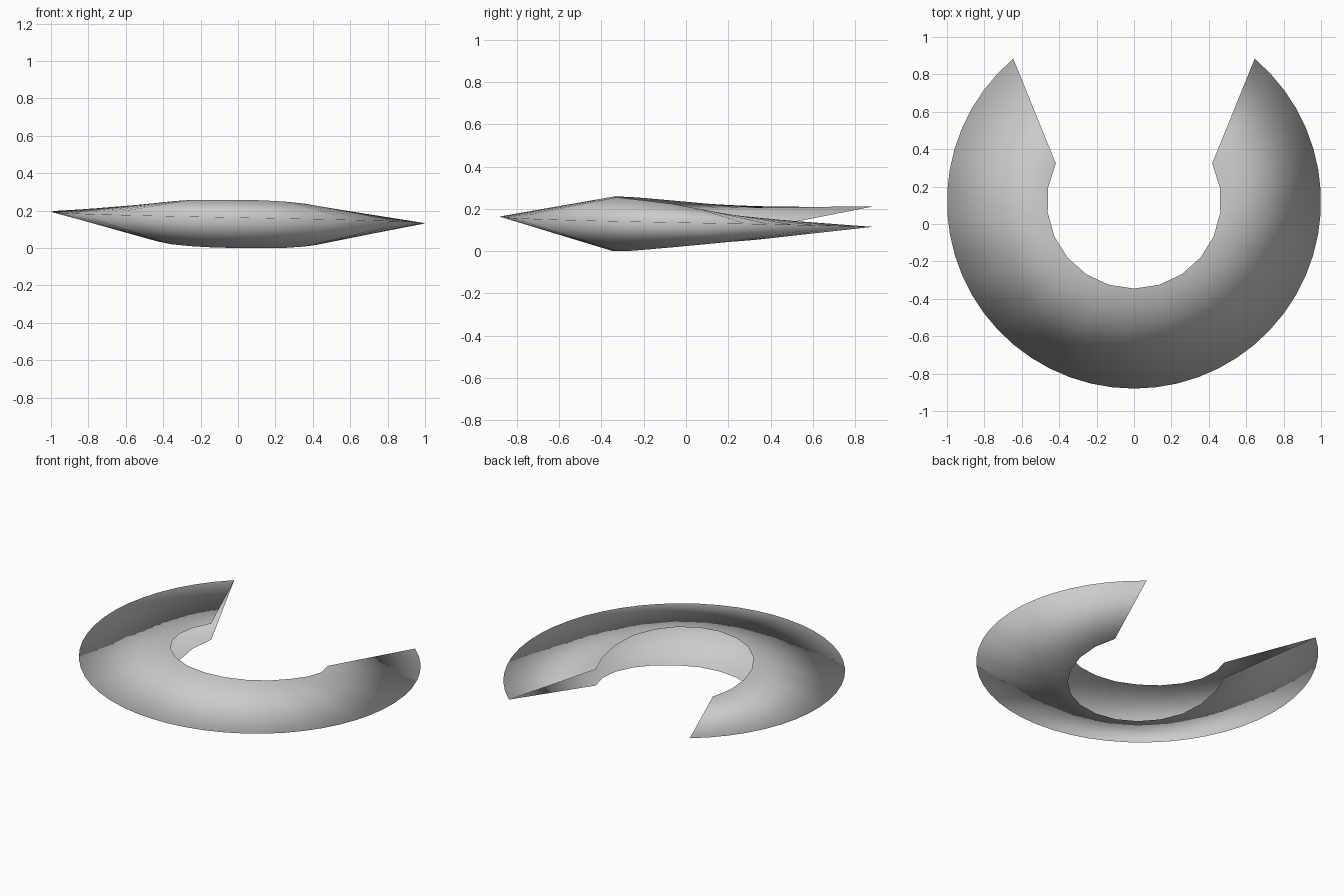
import bpy
import bmesh
from math import sin, cos, radians

if "Cube" in bpy.data.objects:
    bpy.data.objects.remove(bpy.data.objects["Cube"], do_unlink=True)

# One plain grey for the whole ring
grey = bpy.data.materials.new("plain grey")
grey.use_nodes = True
colour = (0.6, 0.6, 0.6, 1)
grey.diffuse_color = colour
grey.node_tree.nodes["Principled BSDF"].inputs["Base Color"].default_value = colour

RIM_RADIUS, BORE_RADIUS, CENTRE_Y = 1.0, 0.465, 0.12
RIM_SWEEP, BORE_SWEEP = 139.8, 116.0
STEPS, BORE_STEPS = 42, 14
HEIGHT = 0.258

# Height of the upper bore edge from the left end to the right end;
# the lower edge is the same curve turned half round
UPPER = [.157, .175, .20, .224, .238, .248, .255, .258,
         .258, .257, .25, .24, .228, .215, .205]
LOWER = [HEIGHT - z for z in reversed(UPPER)]


def on_circle(radius, degrees, z):
    a = radians(degrees)
    return (radius * sin(a), CENTRE_Y - radius * cos(a), z)


def bore_point(heights, t):
    """Point on the coarse bore polygon at t from 0 to 1."""
    s = t * BORE_STEPS
    i = min(int(s), BORE_STEPS - 1)
    f = s - i
    ends = [on_circle(BORE_RADIUS, BORE_SWEEP * (1 - 2 * k / BORE_STEPS), heights[k])
            for k in (i, i + 1)]
    return [p + (q - p) * f for p, q in zip(*ends)]


# Open ring: two thin flanks meeting at a slightly helical outer rim
bm = bmesh.new()
rows = []
for n in range(STEPS + 1):
    t = n / STEPS
    rim = on_circle(RIM_RADIUS, RIM_SWEEP * (1 - 2 * t), 0.115 + 0.096 * t)
    rows.append([bm.verts.new(p) for p in
                 (bore_point(UPPER, t), rim, bore_point(LOWER, t))])
for a, b in zip(rows, rows[1:]):
    for k in (0, 1):
        face = bm.faces.new((a[k], b[k], b[k + 1], a[k + 1]))
        face.smooth = True
bm.normal_update()
# Make the flanks face outward
if rows[STEPS // 2][0].link_faces[0].normal.z < 0:
    bmesh.ops.reverse_faces(bm, faces=bm.faces[:])

mesh = bpy.data.meshes.new("split_ring")
bm.to_mesh(mesh)
bm.free()
mesh.materials.append(grey)
ring = bpy.data.objects.new("split_ring", mesh)
bpy.context.collection.objects.link(ring)
